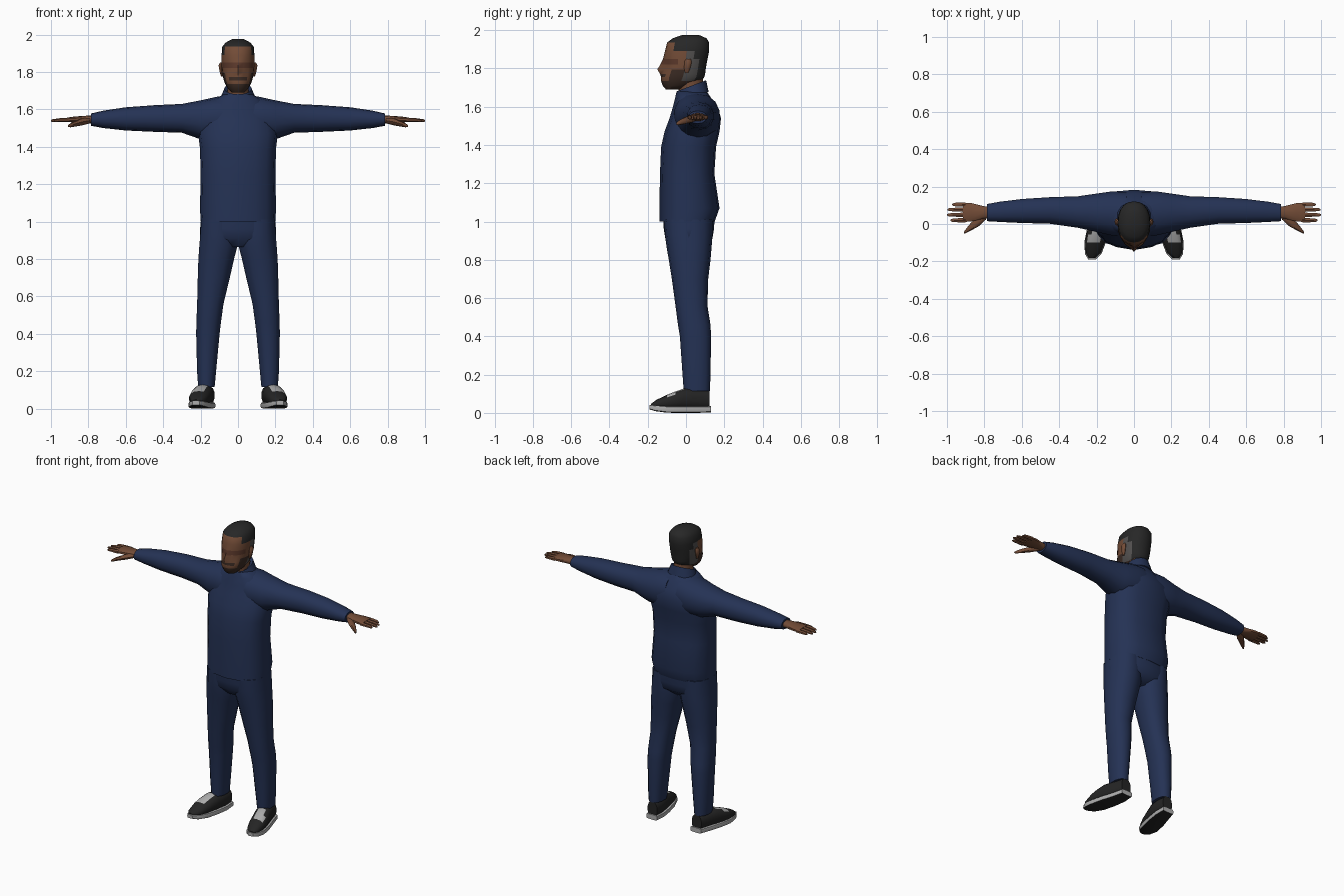
import bpy, bmesh, math
from mathutils import Vector


def material(name, rgb):
    m = bpy.data.materials.new(name)
    m.diffuse_color = (*rgb, 1)
    return m


NAVY = material("navy cloth", (0.018, 0.032, 0.090))
SKIN = material("brown skin", (0.170, 0.072, 0.038))
SHADE = material("eye skin", (0.105, 0.040, 0.024))
HAIR = material("black hair", (0.020, 0.020, 0.020))
BEARD = material("dark beard", (0.045, 0.025, 0.018))
GREY = material("grey hair", (0.085, 0.080, 0.078))
BLACK = material("black shoe", (0.018, 0.018, 0.018))
WHITE = material("pale rubber", (0.42, 0.42, 0.42))


def loft(name, axis, rows, mats, n=16, p=2.0, side=1, rule=None, move=None, angle=50):
    """Skin closed superellipse sections; a row is (t, a0, a1, b0, b1)."""
    bm = bmesh.new()
    rings = []
    for t, a0, a1, b0, b1 in rows:
        ring = []
        for k in range(n):
            w = 2 * math.pi * k / n - math.pi / 2
            c, s = math.cos(w), math.sin(w)
            a = (a0 + a1) / 2 + (a1 - a0) / 2 * math.copysign(abs(c) ** (2 / p), c)
            b = (b0 + b1) / 2 + (b1 - b0) / 2 * math.copysign(abs(s) ** (2 / p), s)
            co = Vector({"x": (t, a, b), "y": (a, t, b), "z": (a, b, t)}[axis])
            if move:
                co = move(co, k)
            co.x *= side
            ring.append(bm.verts.new(co))
        rings.append(ring)
    for r, q in zip(rings, rings[1:]):
        for k in range(n):
            j = (k + 1) % n
            bm.faces.new((r[k], r[j], q[j], q[k]))
    bm.faces.new(rings[0])
    bm.faces.new(rings[-1])
    bmesh.ops.recalc_face_normals(bm, faces=bm.faces)
    if rule:
        for f in bm.faces:
            f.material_index = rule(f.calc_center_median(), f.normal)
    me = bpy.data.meshes.new(name)
    bm.to_mesh(me)
    bm.free()
    for m in mats:
        me.materials.append(m)
    me.shade_smooth()
    me.set_sharp_from_angle(angle=math.radians(angle))
    ob = bpy.data.objects.new(name, me)
    bpy.context.collection.objects.link(ob)
    return ob


def sym(rows):
    """Rows (z, half width, y0, y1) centred on x = 0."""
    return [(z, -h, h, y0, y1) for z, h, y0, y1 in rows]


# Jacket body, with a slight ridge along the front closure
def front_ridge(co, k):
    if k == 0:
        co.y -= 0.006
    return co


loft("jacket_body", "z", sym([
    (1.00, .200, -.132, .150), (1.07, .203, -.133, .175), (1.25, .200, -.130, .148),
    (1.39, .203, -.124, .157), (1.47, .213, -.106, .175), (1.54, .200, -.080, .183),
    (1.60, .175, -.062, .165), (1.65, .130, -.050, .128), (1.68, .080, -.043, .108)]),
    [NAVY], p=2.5, move=front_ridge)


# Collar, higher at the back
def tilt(co, k):
    co.z += 0.38 * (co.y - 0.03)
    return co


loft("collar", "z", sym([(1.645, .100, -.050, .118), (1.685, .084, -.048, .110),
                         (1.710, .074, -.046, .105), (1.700, .062, -.036, .095)]),
     [NAVY], move=tilt)

# Trouser seat joining the legs
loft("trouser_seat", "z", sym([(.865, .150, -.070, .085), (.91, .203, -.108, .138),
                               (.96, .203, -.116, .146), (1.02, .197, -.120, .150)]),
     [NAVY], p=2.4)

loft("neck", "z", sym([(1.62, .064, -.030, .095), (1.70, .058, -.040, .090),
                       (1.77, .060, -.050, .088)]), [SKIN], n=14)

# Head with nose ridge; hair, beard and eye area chosen by face position
NOSE = {1.772: .012, 1.795: .034, 1.82: .022, 1.85: .006}


def nose(co, k):
    if k == 0:
        co.y -= NOSE.get(round(co.z, 3), 0)
    return co


def head_paint(c, n):
    if c.z > 1.935 or (c.z > 1.885 and c.y > -.06) or (c.y > .055 and c.z > 1.74):
        return 1
    if c.y > -.005 and 1.74 < c.z < 1.885:
        return 3
    if c.z < 1.735 or (c.z < 1.785 and c.y > -.085) or (1.755 < c.z < 1.772 and c.y < -.11):
        return 2
    if 1.81 < c.z < 1.855 and c.y < -.045:
        return 4
    return 0


loft("head", "z", sym([
    (1.69, .034, -.105, -.030), (1.71, .054, -.122, .030), (1.735, .068, -.130, .080),
    (1.755, .076, -.130, .096), (1.772, .080, -.124, .100), (1.795, .084, -.116, .103),
    (1.82, .087, -.112, .107), (1.85, .088, -.114, .113), (1.89, .088, -.110, .121),
    (1.935, .084, -.099, .121), (1.957, .066, -.070, .108), (1.975, .032, -.020, .068)]),
    [SKIN, HAIR, BEARD, GREY, SHADE], n=20, p=2.25, rule=head_paint, move=nose)

for side, label in ((1, "left"), (-1, "right")):
    loft(label + "_ear", "z", [(1.775, .080, .090, -.005, .010), (1.80, .080, .098, -.010, .022),
                               (1.835, .080, .104, -.008, .030), (1.85, .080, .096, .000, .024)],
         [SKIN], n=8, side=side)

    # Sleeve running into the shoulder
    loft(label + "_sleeve", "x", [
        (.04, -.060, .170, 1.44, 1.672), (.11, -.066, .178, 1.43, 1.668),
        (.20, -.045, .165, 1.440, 1.648), (.30, -.022, .150, 1.475, 1.629),
        (.45, .000, .145, 1.480, 1.622), (.60, .004, .135, 1.487, 1.611),
        (.72, .010, .120, 1.500, 1.593), (.785, .014, .108, 1.512, 1.578)],
        [NAVY], n=14, p=2.2, side=side)

    # Hand: palm, four fingers, thumb
    loft(label + "_palm", "x", [
        (.77, .032, .092, 1.523, 1.568), (.81, .026, .098, 1.526, 1.566),
        (.87, .012, .114, 1.530, 1.562), (.915, .008, .116, 1.532, 1.556)],
        [SKIN], n=10, p=2.5, side=side)
    for i, (y, tip) in enumerate(((.020, .982), (.049, 1.0), (.077, .996), (.104, .972))):
        loft(f"{label}_finger_{i + 1}", "x", [
            (.90, y - .014, y + .014, 1.532, 1.556), (.95, y - .012, y + .012, 1.532, 1.553),
            (tip - .008, y - .009, y + .009, 1.532, 1.547),
            (tip, y - .004, y + .004, 1.535, 1.542)], [SKIN], n=6, side=side)
    loft(label + "_thumb", "x", [
        (.79, .025, .070, 1.525, 1.555), (.83, -.012, .045, 1.515, 1.552),
        (.87, -.034, .008, 1.508, 1.538), (.895, -.047, -.022, 1.504, 1.526),
        (.908, -.052, -.040, 1.505, 1.516)], [SKIN], n=8, side=side)

    # Trouser leg
    loft(label + "_leg", "z", [
        (.115, .124, .214, -.012, .125), (.20, .116, .220, -.018, .128),
        (.40, .097, .225, -.032, .131), (.46, .090, .224, -.042, .128),
        (.56, .076, .220, -.055, .112), (.70, .042, .217, -.074, .116),
        (.80, .019, .214, -.090, .128), (.87, .001, .209, -.102, .134),
        (.93, .002, .204, -.110, .138), (1.01, .010, .198, -.115, .140)],
        [NAVY], n=14, p=2.3, side=side)

    # Shoe upper with pale lacing on the instep
    loft(label + "_shoe", "y", [
        (-.182, .208, .242, .025, .048), (-.155, .178, .258, .020, .068),
        (-.10, .155, .262, .015, .094), (-.055, .144, .256, .015, .112),
        (-.01, .133, .244, .015, .128), (.06, .124, .220, .015, .126),
        (.122, .128, .200, .015, .120)],
        [BLACK, WHITE], n=14, p=2.3, side=side,
        rule=lambda c, n: 1 if -.09 < c.y < -.015 and n.z > .82 else 0)

    # Sole with pale rim and dark tread
    loft(label + "_sole", "y", [
        (-.190, .206, .244, .018, .042), (-.160, .174, .262, .009, .040),
        (-.10, .151, .266, .001, .036), (-.02, .132, .250, .000, .034),
        (.06, .120, .224, .000, .034), (.130, .124, .204, .003, .036)],
        [WHITE, BLACK], n=12, p=5, side=side, angle=35,
        rule=lambda c, n: 1 if n.z < -.7 else 0)
